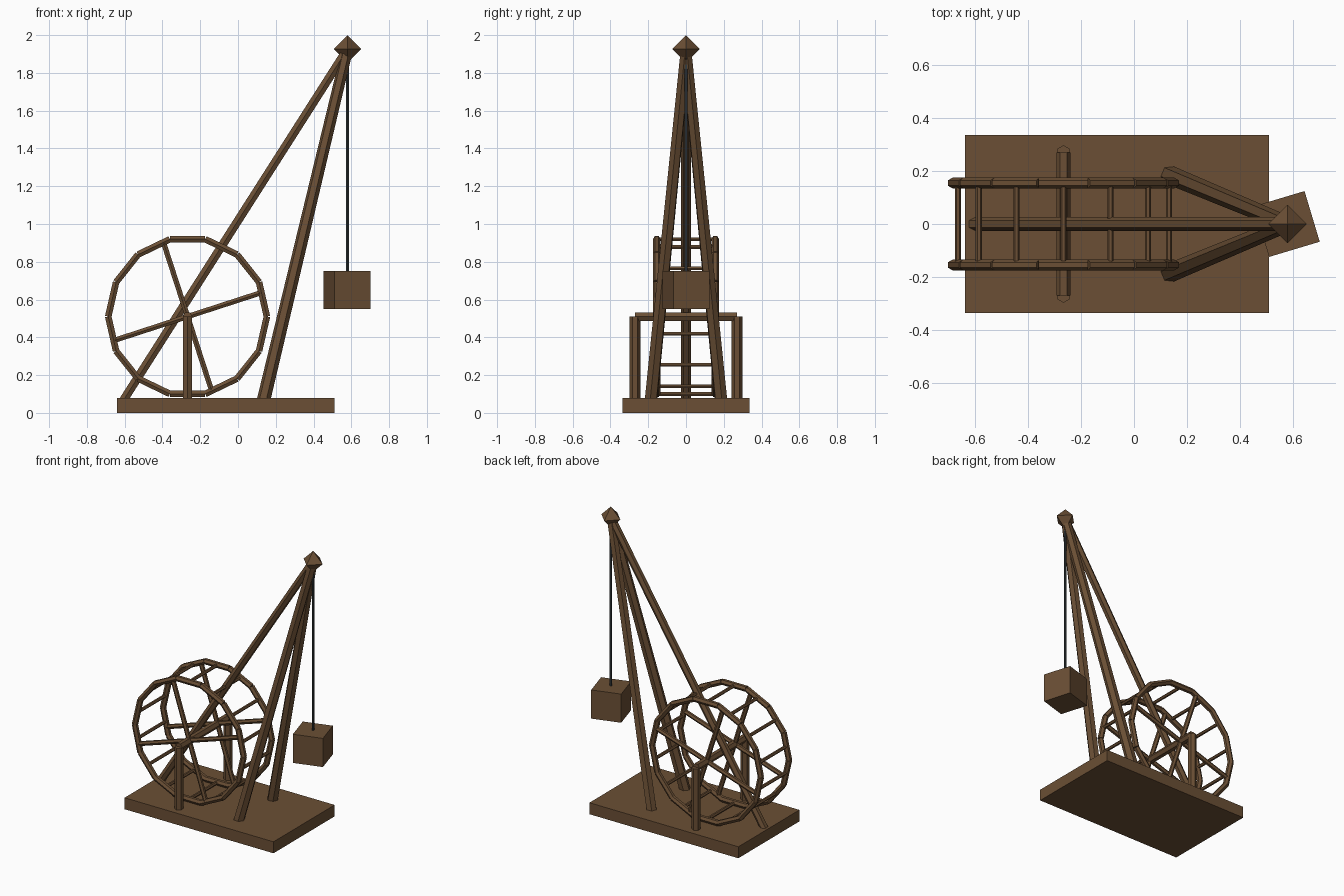
import bpy
import bmesh
from math import atan2, cos, sin, pi, radians
from mathutils import Vector, Matrix, Euler

cube = bpy.data.objects.get("Cube")
if cube:
    bpy.data.objects.remove(cube)


def material(name, rgb):
    m = bpy.data.materials.new(name)
    m.use_nodes = True
    m.diffuse_color = (*rgb, 1)
    m.node_tree.nodes["Principled BSDF"].inputs["Base Color"].default_value = (*rgb, 1)
    return m


wood = material("brown wood", (0.145, 0.078, 0.035))
rope_grey = material("dark rope", (0.035, 0.045, 0.048))


def finish(name, bm, mat):
    mesh = bpy.data.meshes.new(name)
    bm.to_mesh(mesh)
    bm.free()
    mesh.materials.append(mat)
    obj = bpy.data.objects.new(name, mesh)
    bpy.context.collection.objects.link(obj)
    return obj


def add_beam(bm, a, b, r, r_end=None):
    """Add a straight six-sided pole from a to b, keeping two edges level."""
    a, b = Vector(a), Vector(b)
    d = b - a
    turn = Euler((0, atan2(d.xy.length, d.z), atan2(d.y, d.x))).to_matrix().to_4x4()
    bmesh.ops.create_cone(bm, cap_ends=True, segments=6, radius1=r,
                          radius2=r_end or r, depth=d.length,
                          matrix=Matrix.Translation((a + b) / 2) @ turn)


def beam(name, a, b, r, r_end=None, mat=wood):
    bm = bmesh.new()
    add_beam(bm, a, b, r, r_end)
    return finish(name, bm, mat)


def box(name, center, size, spin=0):
    bm = bmesh.new()
    bmesh.ops.create_cube(bm, size=1, matrix=Matrix.Translation(center)
                          @ Matrix.Rotation(spin, 4, 'Z') @ Matrix.Diagonal((*size, 1)))
    return finish(name, bm, wood)


# Base platform
box("base", (-0.065, 0, 0.04), (1.15, 0.674, 0.08))

# Tripod and its pointed cap
apex = Vector((0.58, 0, 1.927))
beam("back_strut", (-0.605, 0, 0.07), apex, 0.026)
for side, y in (("right", -0.185), ("left", 0.185)):
    beam(side + "_leg", (0.136, y, 0.07), apex, 0.036, 0.03)

bm = bmesh.new()
bmesh.ops.create_uvsphere(bm, u_segments=4, v_segments=2, radius=0.073,
                          matrix=Matrix.Translation(apex))
finish("peak_cap", bm, wood)

# Hanging load
beam("rope", (0.58, 0, 0.74), apex, 0.008, mat=rope_grey)
box("load", (0.578, 0, 0.65), (0.2, 0.2, 0.2), radians(16.7))

# Axle on two posts
hub = Vector((-0.267, 0, 0.51))
beam("axle", hub + Vector((0, -0.27, 0)), hub + Vector((0, 0.27, 0)), 0.026)
for side, y in (("right", -0.27), ("left", 0.27)):
    beam(side + "_post", (hub.x, y, 0.07), (hub.x, y, 0.51), 0.028)

# Treadwheel
SIDES = 14
RIM = 0.42
HALF = 0.155
step = 2 * pi / SIDES


def on_wheel(angle, radius, y):
    return hub + Vector((radius * cos(angle), y, radius * sin(angle)))


for side, y in (("right", -HALF), ("left", HALF)):
    bm = bmesh.new()
    for i in range(SIDES):
        add_beam(bm, on_wheel(i * step, RIM, y), on_wheel((i + 1) * step, RIM, y), 0.02)
    finish(side + "_wheel_rim", bm, wood)

    bm = bmesh.new()
    for angle in (radians(18), radians(108)):
        add_beam(bm, on_wheel(angle, 0.405, y), on_wheel(angle + pi, 0.405, y), 0.016)
    finish(side + "_wheel_spokes", bm, wood)

# Treads span the middle of each rim segment
bm = bmesh.new()
for i in range(SIDES):
    angle = (i + 0.5) * step
    radius = RIM * cos(step / 2)
    add_beam(bm, on_wheel(angle, radius, -HALF), on_wheel(angle, radius, HALF), 0.0115)
finish("wheel_treads", bm, wood)
